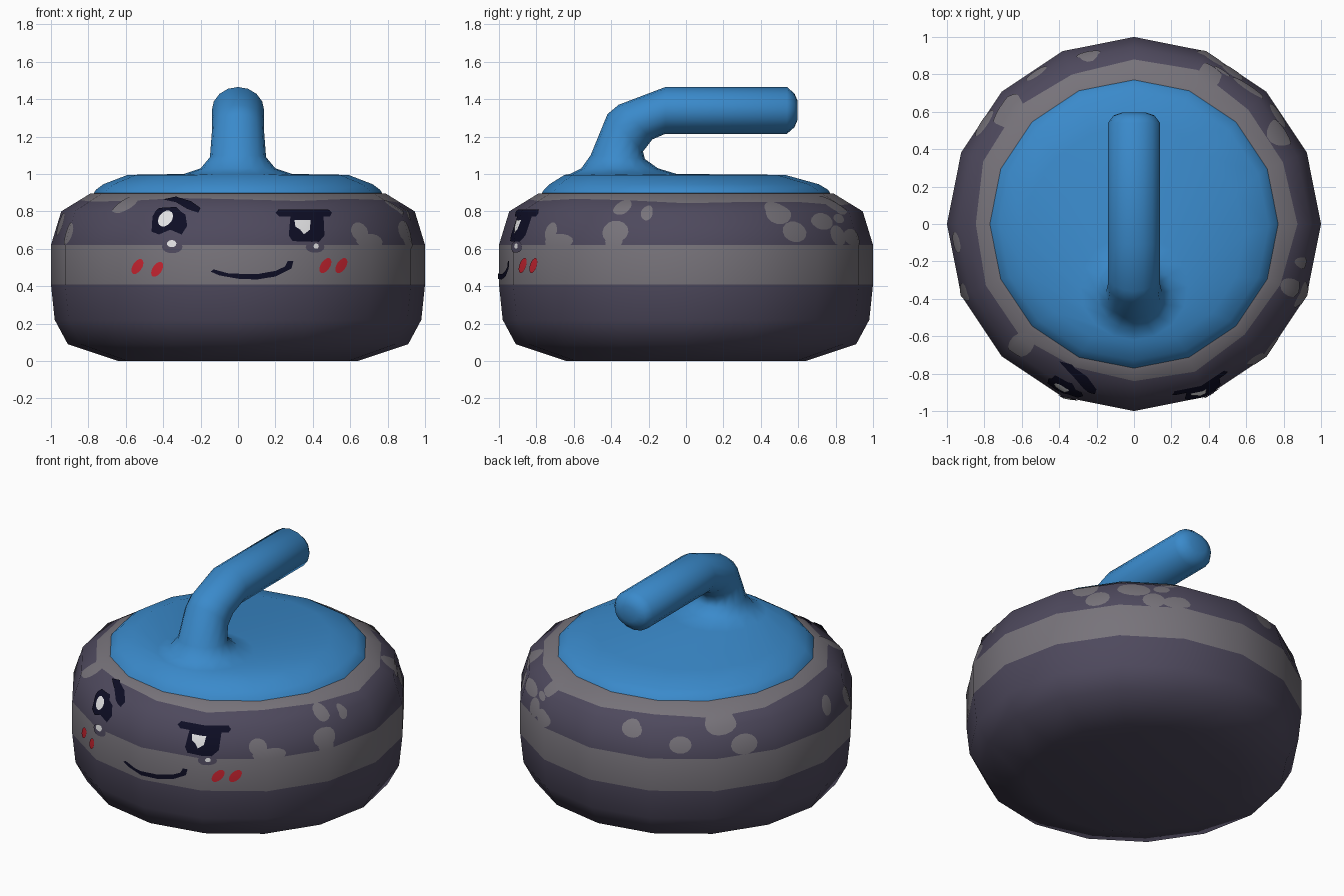
import bpy, bmesh
from math import sin, cos, pi, radians, asin, floor
from mathutils import Vector

if "Cube" in bpy.data.objects:
    bpy.data.objects.remove(bpy.data.objects["Cube"])

SIDES = 16
STEP = 2 * pi / SIDES
# Stone outline as (radius, height)
PROFILE = [(.64, 0), (.91, .09), (.98, .22), (1, .41), (1, .62),
           (.945, .8), (.865, .849), (.79, .895), (.74, .9)]


def material(name, r, g, b):
    lin = [((c / 255 + .055) / 1.055) ** 2.4 if c > 10 else c / 3294 for c in (r, g, b)]
    m = bpy.data.materials.new(name)
    m.use_nodes = True
    m.diffuse_color = (*lin, 1)
    m.node_tree.nodes["Principled BSDF"].inputs["Base Color"].default_value = (*lin, 1)
    return m


STONE = material("dark stone", 78, 73, 93)
GREY = material("grey stone", 119, 115, 122)
BLUE = material("blue plastic", 58, 138, 203)
INK = material("ink navy", 13, 13, 36)
WHITE = material("eye white", 226, 226, 228)
RED = material("blush red", 198, 36, 48)


def finish(bm, name, mats):
    mesh = bpy.data.meshes.new(name)
    bm.to_mesh(mesh)
    bm.free()
    for m in mats:
        mesh.materials.append(m)
    mesh.shade_smooth()
    obj = bpy.data.objects.new(name, mesh)
    bpy.context.collection.objects.link(obj)
    return obj


def loft(name, rings, mats, cap_start, cap_end, rule=lambda i: 0):
    bm = bmesh.new()
    loops = [[bm.verts.new(p) for p in ring] for ring in rings]
    for i, (a, b) in enumerate(zip(loops, loops[1:])):
        for k in range(SIDES):
            n = (k + 1) % SIDES
            bm.faces.new((a[k], a[n], b[n], b[k])).material_index = rule(i)
    if cap_start:
        bm.faces.new(loops[0][::-1])
    if cap_end:
        bm.faces.new(loops[-1])
    return finish(bm, name, mats)


def circle(r, z, shift=0):
    return [(r * sin(k * STEP), shift - r * cos(k * STEP), z) for k in range(SIDES)]


# Stone body, with a grey belt and a wavy grey collar
def collar():
    ring = []
    for k in range(SIDES):
        t = k * STEP
        r = .86 - .02 * cos(t) + .014 * sin(5 * t)
        z = .8 + (.945 - r) / .155 * .095
        ring.append((r * sin(t), -r * cos(t), z))
    return ring


body_rings = [circle(r, z) for r, z in PROFILE]
body_rings[6] = collar()
loft("stone_body", body_rings, [STONE, GREY], True, True, lambda i: int(i == 3 or i >= 6))


# Cap and handle in one skin: each handle section is (outer y, z, inner y, z, half width)
def section(y0, z0, y1, z1, w):
    cy, cz, dy, dz = (y0 + y1) / 2, (z0 + z1) / 2, (y0 - y1) / 2, (z0 - z1) / 2
    return [(w * sin(k * STEP), cy + dy * cos(k * STEP), cz + dz * cos(k * STEP))
            for k in range(SIDES)]


SECTIONS = [(-.62, 1, -.05, 1, .29), (-.56, 1.03, -.15, 1.03, .2),
            (-.51, 1.1, -.22, 1.08, .15), (-.42, 1.32, -.23, 1.12, .14),
            (-.36, 1.37, -.18, 1.185, .14), (-.11, 1.465, -.11, 1.215, .14),
            (.54, 1.465, .54, 1.215, .14), (.58, 1.43, .58, 1.25, .11),
            (.597, 1.39, .597, 1.29, .06)]
cap = [circle(.775, .89), circle(.76, .915), circle(.72, .945, -.01), circle(.59, .995, -.06)]
loft("cap_and_handle", cap + [section(*s) for s in SECTIONS], [BLUE], False, True)


# Point and smooth normal on the faceted stone at an angle and height
def segment_normal(i):
    (r0, z0), (r1, z1) = PROFILE[i], PROFILE[i + 1]
    return Vector((z1 - z0, r0 - r1)).normalized()


def ring_normal(i):
    last = len(PROFILE) - 2
    return (segment_normal(max(i - 1, 0)) + segment_normal(min(i, last))).normalized()


def surface(t, z):
    i = max(j for j in range(len(PROFILE) - 1) if j == 0 or PROFILE[j][1] <= z)
    (r0, z0), (r1, z1) = PROFILE[i], PROFILE[i + 1]
    f = (z - z0) / (z1 - z0)
    mid = (floor(t / STEP + 1e-6) + .5) * STEP
    r = (r0 + (r1 - r0) * f) * cos(STEP / 2) / cos(t - mid)
    n = ring_normal(i).lerp(ring_normal(i + 1), f).normalized()
    return Vector((r * sin(t), -r * cos(t), z)), Vector((n.x * sin(t), -n.x * cos(t), n.y))


def front(x, z):
    t = 0
    for _ in range(8):
        r = surface(t, z)[0].xy.length
        t = asin(max(-1, min(1, x / r)))
    return t, z


# Painted plate: flat outline cut along the stone's edges, then wrapped on
def plate(name, mat, outline, layer):
    bm = bmesh.new()
    face = bm.faces.new([bm.verts.new((t, z, 0)) for t, z in outline])
    face.normal_update()
    if face.normal.z < 0:
        face.normal_flip()
    bmesh.ops.triangulate(bm, faces=bm.faces[:])
    cuts = [((k * STEP, 0, 0), (1, 0, 0)) for k in range(-SIDES, SIDES)]
    cuts += [((0, z, 0), (0, 1, 0)) for _, z in PROFILE]
    for co, no in cuts:
        bmesh.ops.bisect_plane(bm, geom=bm.verts[:] + bm.edges[:] + bm.faces[:],
                               plane_co=co, plane_no=no, dist=1e-5)
    normals = []
    for v in bm.verts:
        p, n = surface(v.co.x, v.co.y)
        v.co = p + n * .0025 * layer
        normals.append(n)
    obj = finish(bm, name, [mat])
    obj.data.normals_split_custom_set_from_vertices(normals)


def oval(x, z, w, h, slant=0, count=14):
    pts = []
    for k in range(count):
        a = 2 * pi * k / count
        pts.append((x + w * cos(a) + slant * h * sin(a), z + h * sin(a)))
    return pts


def paint(name, mat, pts, layer):
    plate(name, mat, [front(x, z) for x, z in pts], layer)


# Face: brows, eyes, glints, tears, mouth and blush
paint("right_brow", INK, [(-.4, .86), (-.33, .875), (-.25, .85), (-.2, .815), (-.21, .79),
                          (-.27, .81), (-.33, .845)], 2)
paint("right_eye", INK, [(-.46, .69), (-.455, .77), (-.42, .815), (-.33, .82), (-.28, .78),
                         (-.27, .72), (-.3, .675), (-.36, .7), (-.42, .675)], 2)
paint("right_glint", WHITE, oval(-.385, .758, .038, .042, .3), 3)
paint("right_tear", STONE, oval(-.35, .61, .055, .035), 2)
paint("right_tear_glint", WHITE, oval(-.352, .626, .025, .019), 3)
paint("left_brow", INK, [(.2, .79), (.215, .807), (.48, .807), (.5, .79), (.49, .77), (.22, .77)], 2)
paint("left_eye", INK, [(.28, .78), (.455, .78), (.46, .67), (.43, .635), (.29, .64), (.27, .67)], 2)
paint("left_glint", WHITE, [(.3, .75), (.385, .75), (.382, .7), (.35, .675), (.33, .7), (.305, .715)], 3)
paint("left_tear", STONE, oval(.41, .608, .05, .03), 2)
paint("left_tear_glint", WHITE, oval(.415, .613, .014, .014), 3)
paint("mouth", INK, [(-.13, .49), (-.05, .468), (.1, .464), (.2, .482), (.25, .505), (.265, .535),
                     (.295, .535), (.285, .495), (.2, .452), (.1, .436), (0, .44), (-.1, .458),
                     (-.145, .478)], 2)
for i, (x, z) in enumerate([(-.535, .505), (-.43, .49), (.465, .51), (.55, .51)]):
    paint(f"blush_{i + 1}", RED, oval(x, z, .028, .04, .4), 2)

# Grey stone patches as (angle from front in degrees, height, width in degrees, half height)
PATCHES = [(-43, .835, 4, .045), (42, .69, 3.2, .05), (46, .64, 6, .04), (67, .69, 4.5, .06),
           (67, .64, 3, .04), (122, .79, 5, .06), (127, .69, 4.5, .055), (140, .745, 6, .045),
           (147, .67, 4, .055), (155, .66, 5, .045), (150, .76, 3, .025), (77, .79, 2, .04),
           (68, .82, 3, .04), (153, .83, 4, .05), (195, .77, 4, .05), (-132, .81, 6, .06),
           (-84, .73, 3.5, .06), (-68, .68, 3, .06), (-147, .7, 4, .05), (-124, .68, 5, .06)]
for i, (deg, z, w, h) in enumerate(PATCHES):
    outline = [(radians(a), b) for a, b in oval(deg, z, w, h)]
    plate(f"grey_patch_{i + 1}", GREY, outline, 1 + .05 * i / len(PATCHES))
